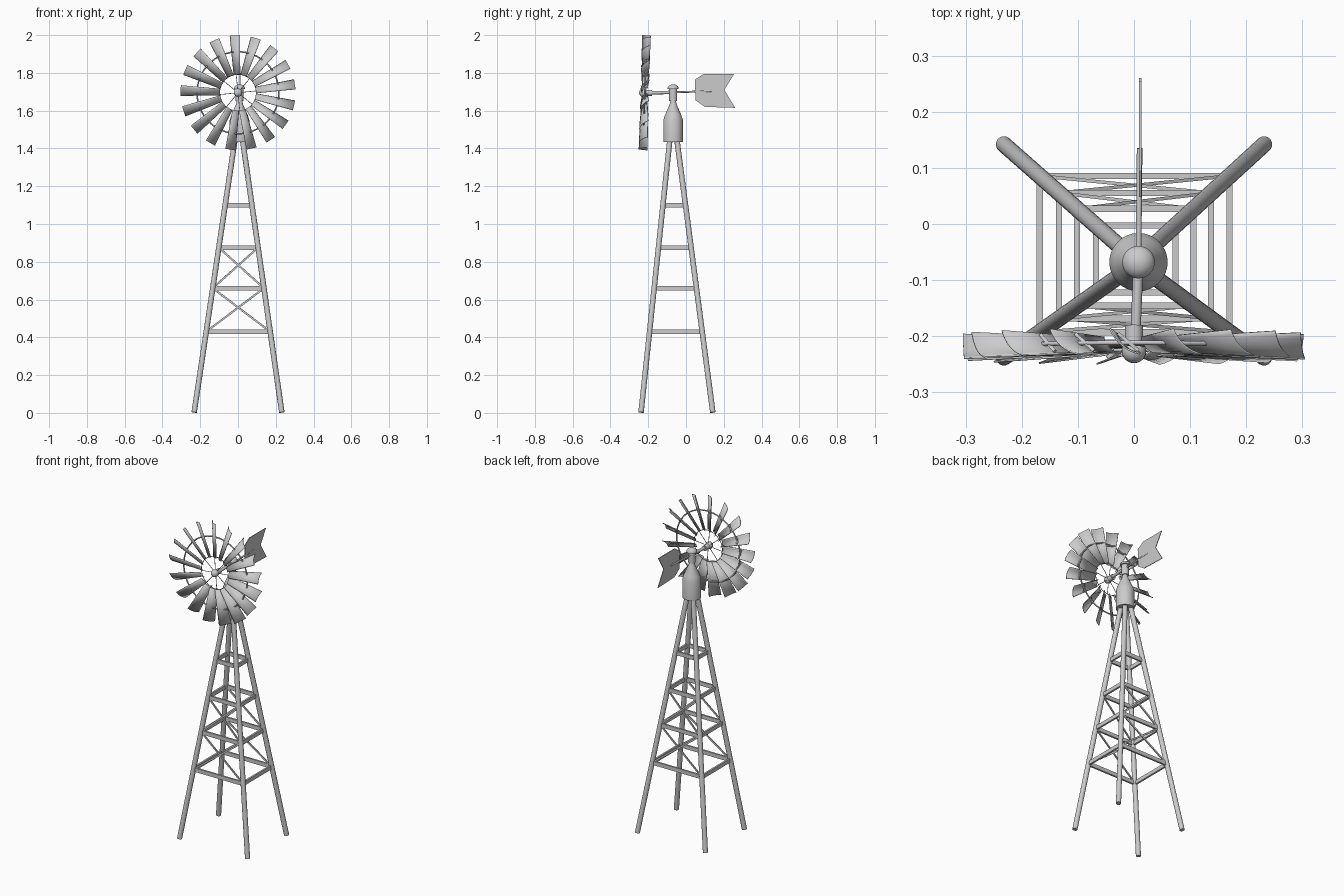
import bpy, bmesh, math
from mathutils import Vector, Matrix

cube = bpy.data.objects.get("Cube")
if cube:
    bpy.data.objects.remove(cube, do_unlink=True)


def finish(name, bm, smooth=True):
    bmesh.ops.recalc_face_normals(bm, faces=bm.faces)
    mesh = bpy.data.meshes.new(name)
    bm.to_mesh(mesh)
    bm.free()
    obj = bpy.data.objects.new(name, mesh)
    bpy.context.collection.objects.link(obj)
    if smooth:
        bpy.ops.object.select_all(action='DESELECT')
        obj.select_set(True)
        bpy.context.view_layer.objects.active = obj
        bpy.ops.object.shade_smooth_by_angle(angle=math.radians(35))
    return obj


def rod(name, a, b, radius, sides=16):
    a, b = Vector(a), Vector(b)
    turn = (b - a).to_track_quat('Z', 'Y').to_matrix().to_4x4()
    bm = bmesh.new()
    bmesh.ops.create_cone(bm, cap_ends=True, segments=sides, radius1=radius, radius2=radius,
                          depth=(b - a).length, matrix=Matrix.Translation((a + b) / 2) @ turn)
    return finish(name, bm)


def bar(name, a, b, width, height):
    a, b = Vector(a), Vector(b)
    turn = (b - a).to_track_quat('Y', 'Z').to_matrix().to_4x4()
    size = Matrix.Diagonal((width, (b - a).length, height, 1))
    bm = bmesh.new()
    bmesh.ops.create_cube(bm, size=1, matrix=Matrix.Translation((a + b) / 2) @ turn @ size)
    return finish(name, bm, False)


def lathe(name, profile, centre, sides=32):
    bm = bmesh.new()
    verts = [bm.verts.new((r, 0, z)) for r, z in profile]
    edges = [bm.edges.new(pair) for pair in zip(verts, verts[1:])]
    bmesh.ops.spin(bm, geom=verts + edges, cent=(0, 0, 0), axis=(0, 0, 1),
                   angle=math.tau, steps=sides, use_duplicate=False)
    bmesh.ops.remove_doubles(bm, verts=bm.verts, dist=0.0001)
    bmesh.ops.translate(bm, verts=bm.verts, vec=centre)
    return finish(name, bm)


# Tower legs
FOOT, TOP = 0.003, 1.46


def leg_point(sx, sy, z):
    t = (z - FOOT) / (TOP - FOOT)
    foot = Vector((sx * 0.232, -0.048 + sy * 0.19, FOOT))
    return foot.lerp(Vector((sx * 0.018 + 0.004, -0.067 + sy * 0.017, TOP)), t)


corners = [(-1, -1), (1, -1), (1, 1), (-1, 1)]
for sx, sy in corners:
    rod(f"tower_leg_{'left' if sx > 0 else 'right'}_{'back' if sy > 0 else 'front'}",
        leg_point(sx, sy, FOOT), leg_point(sx, sy, TOP), 0.0145)

# Horizontal girts on all four sides
levels = [0.43, 0.66, 0.875, 1.10]
for z in levels:
    for i, corner in enumerate(corners):
        bar("tower_girt", leg_point(*corner, z), leg_point(*corners[(i + 1) % 4], z), 0.011, 0.024)

# Crossed braces on the front and back
for low, high in zip(levels[:2], levels[1:3]):
    for sy in (-1, 1):
        for sx in (-1, 1):
            bar("cross_brace", leg_point(sx, sy, low), leg_point(-sx, sy, high), 0.006, 0.01)

# Gear housing, neck and cap
HEAD = Vector((0.008, -0.068, 0))
lathe("gear_housing", [(0, 1.435), (0.052, 1.435), (0.052, 1.55), (0.044, 1.575),
                       (0.018, 1.635), (0.014, 1.655), (0, 1.655)], HEAD)
lathe("head_neck", [(0, 1.65), (0.021, 1.65), (0.021, 1.715), (0, 1.715)], HEAD)
lathe("head_cap", [(0, 1.714), (0.029, 1.714), (0.029, 1.721), (0.024, 1.73),
                   (0.013, 1.737), (0, 1.739)], HEAD)

# Drive shaft and tail boom
rod("drive_shaft", (0.002, -0.21, 1.694), (0.008, -0.068, 1.697), 0.009)
rod("tail_boom", (0.008, -0.068, 1.697), (0.01, 0.135, 1.704), 0.005)

# Tail vane
outline = [(0.048, 1.765), (0.095, 1.795), (0.255, 1.795), (0.203, 1.71),
           (0.26, 1.615), (0.10, 1.62), (0.05, 1.655)]
bm = bmesh.new()
face = bm.faces.new([bm.verts.new((0.009, y, z)) for y, z in outline])
side = bmesh.ops.extrude_face_region(bm, geom=[face])
bmesh.ops.translate(bm, vec=(0.004, 0, 0),
                    verts=[v for v in side["geom"] if isinstance(v, bmesh.types.BMVert)])
finish("tail_vane", bm, False)

# Wind wheel frame: slightly tilted disc facing the front
WHEEL = Matrix.Translation((0, -0.218, 1.695)) @ Matrix.Rotation(-0.03, 4, 'X')
BLADES, PITCH, SAG = 17, math.radians(40), 0.009


def wheel_point(angle, radius, across=0.0, depth=0.0):
    c, s = math.cos(angle), math.sin(angle)
    return WHEEL @ Vector((radius * c - across * s, depth, radius * s + across * c))


def blade_point(angle, radius, u, lift=0.0):
    half = 0.022 + 0.013 * (radius - 0.095) / 0.21
    bow = SAG * (1 - u * u) - lift
    across = u * half * math.cos(PITCH) + bow * math.sin(PITCH)
    depth = u * half * math.sin(PITCH) - bow * math.cos(PITCH)
    return wheel_point(angle, radius, across, depth)


# Curved blades with a rib behind each one
STEPS = 8
for i in range(BLADES):
    angle = math.radians(93) + math.tau * i / BLADES
    bm = bmesh.new()
    rows = [[bm.verts.new(blade_point(angle, r, 2 * k / STEPS - 1)) for k in range(STEPS + 1)]
            for r in (0.095, 0.304)]
    for k in range(STEPS):
        bm.faces.new((rows[0][k], rows[0][k + 1], rows[1][k + 1], rows[1][k]))
    blade = finish("wheel_blade", bm)
    solid = blade.modifiers.new("thickness", 'SOLIDIFY')
    solid.thickness, solid.offset = 0.003, 0
    bar("blade_rib", blade_point(angle, 0.217, -0.8, 0.005),
        blade_point(angle, 0.217, 0.8, 0.005), 0.006, 0.006)

# Support rings
for name, radius, wire in (("outer_ring", 0.217, 0.004), ("inner_ring", 0.097, 0.002)):
    bpy.ops.mesh.primitive_torus_add(major_radius=radius, minor_radius=wire,
                                     major_segments=64, minor_segments=8)
    ring = bpy.context.object
    ring.name = name
    ring.matrix_world = WHEEL @ Matrix.Rotation(math.pi / 2, 4, 'X')
    bpy.ops.object.shade_smooth()

# Spokes and hub
for i in range(8):
    angle = math.tau * i / 8 + 0.1
    rod("wheel_spoke", wheel_point(angle, 0.01), wheel_point(angle, 0.1), 0.0018, 8)
rod("wheel_hub", WHEEL @ Vector((0, -0.015, 0)), WHEEL @ Vector((0, 0.038, 0)), 0.016, 24)
bm = bmesh.new()
bmesh.ops.create_uvsphere(bm, u_segments=24, v_segments=12, radius=0.022,
                          matrix=WHEEL @ Matrix.Translation((0, -0.008, 0)))
finish("hub_cap", bm)
